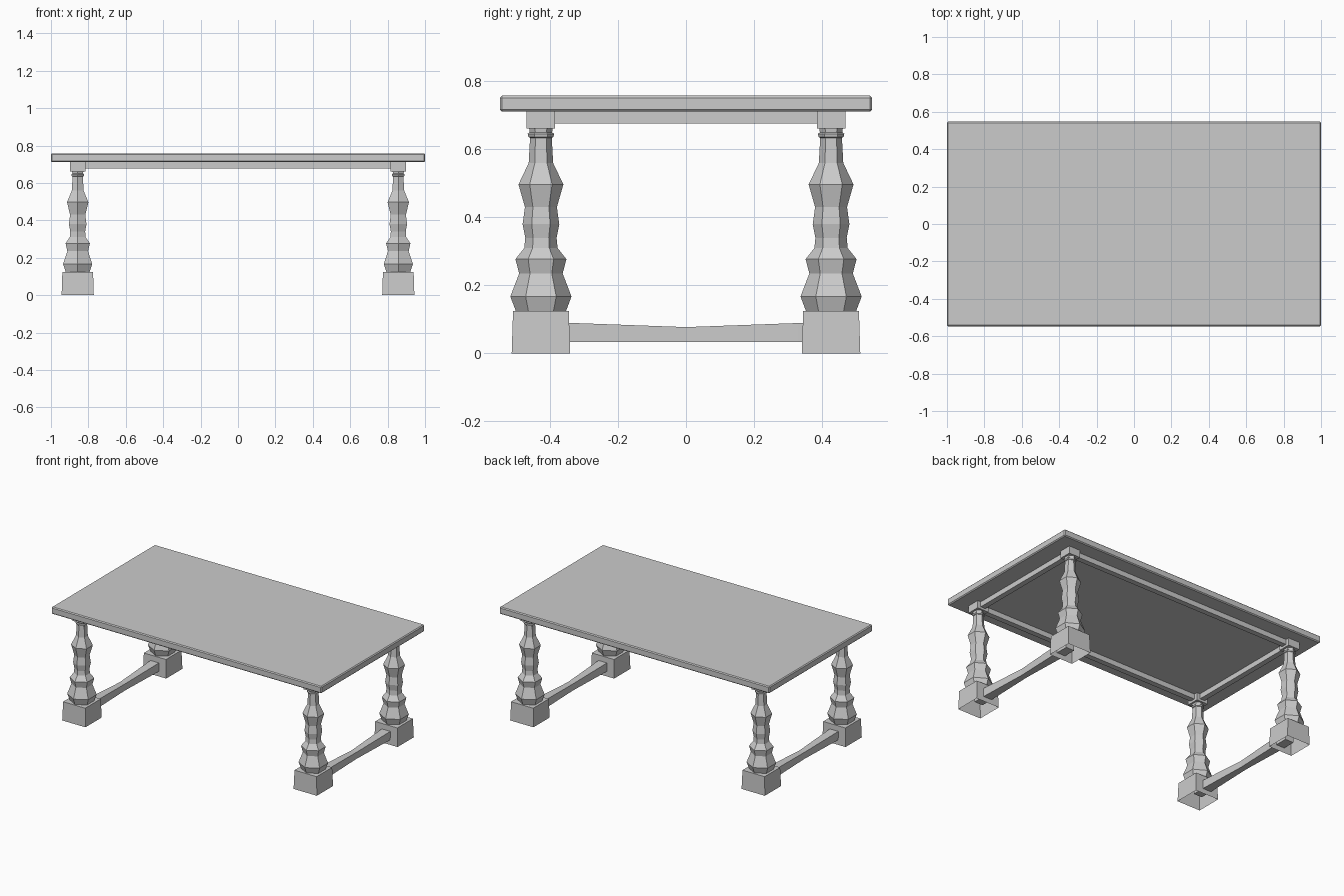
import bpy, bmesh, math

if "Cube" in bpy.data.objects:
    bpy.data.objects.remove(bpy.data.objects["Cube"])

LX, LY = 0.857, 0.427   # leg centre


def finish(name, bm):
    bmesh.ops.recalc_face_normals(bm, faces=bm.faces[:])
    me = bpy.data.meshes.new(name)
    bm.to_mesh(me)
    bm.free()
    ob = bpy.data.objects.new(name, me)
    bpy.context.collection.objects.link(ob)
    return ob


def loft(name, rings, cap_start=True, cap_end=True):
    """Skin a list of point rings into a tube."""
    bm = bmesh.new()
    loops = [[bm.verts.new(p) for p in ring] for ring in rings]
    n = len(loops[0])
    for a, b in zip(loops, loops[1:]):
        for i in range(n):
            j = (i + 1) % n
            bm.faces.new((a[i], a[j], b[j], b[i]))
    if cap_start:
        bm.faces.new(loops[0])
    if cap_end:
        bm.faces.new(loops[-1])
    return finish(name, bm)


def rect(cx, cy, hx, hy, z):
    return [(cx - hx, cy - hy, z), (cx + hx, cy - hy, z),
            (cx + hx, cy + hy, z), (cx - hx, cy + hy, z)]


def box(name, cx, cy, hx, hy, z0, z1):
    return loft(name, [rect(cx, cy, hx, hy, z0), rect(cx, cy, hx, hy, z1)])


# Tabletop with a small chamfer
top = box("tabletop", 0, 0, 1.0, 0.547, 0.711, 0.758)
bev = top.modifiers.new("chamfer", 'BEVEL')
bev.width = 0.006
bev.segments = 1

# Turned hexagonal leg profile: (radius, z)
profile = [(0.073, 0.122), (0.090, 0.167), (0.064, 0.235), (0.075, 0.277),
           (0.049, 0.310), (0.046, 0.340), (0.054, 0.380), (0.047, 0.430),
           (0.066, 0.497), (0.036, 0.560), (0.032, 0.634), (0.037, 0.637),
           (0.039, 0.646), (0.033, 0.650), (0.035, 0.664)]

for sx, ex in ((-1, "left"), (1, "right")):
    for sy, ey in ((-1, "front"), (1, "back")):
        x, y = sx * LX, sy * LY
        tag = f"{ey}_{ex}"
        # Turned leg, corners pointing along y
        rings = [[(x + r * math.sin(k * math.pi / 3), y + r * math.cos(k * math.pi / 3), z)
                  for k in range(6)] for r, z in profile]
        loft("leg_" + tag, rings)
        # Tapered foot, hollow underneath
        loft("foot_" + tag, [rect(x, y, 0.086, 0.086, 0), rect(x, y, 0.082, 0.082, 0.125)],
             cap_start=False)
        # Block joining leg to apron
        box("corner_block_" + tag, x, y, 0.042, 0.042, 0.662, 0.713)

    # Low stretcher, waisted in the middle
    x = sx * LX
    sections = [(-0.427, 0.031, 0.089), (-0.33, 0.031, 0.089), (0, 0.020, 0.077),
                (0.33, 0.031, 0.089), (0.427, 0.031, 0.089)]
    loft("stretcher_" + ex, [[(x - h, y, 0.033), (x + h, y, 0.033), (x + h, y, zt), (x - h, y, zt)]
                             for y, h, zt in sections])
    # Short apron rail
    box("side_apron_" + ex, x, 0, 0.018, LY - 0.04, 0.677, 0.713)

# Long apron rails
for sy, ey in ((-1, "front"), (1, "back")):
    box("apron_" + ey, 0, sy * LY, LX - 0.04, 0.018, 0.677, 0.713)
